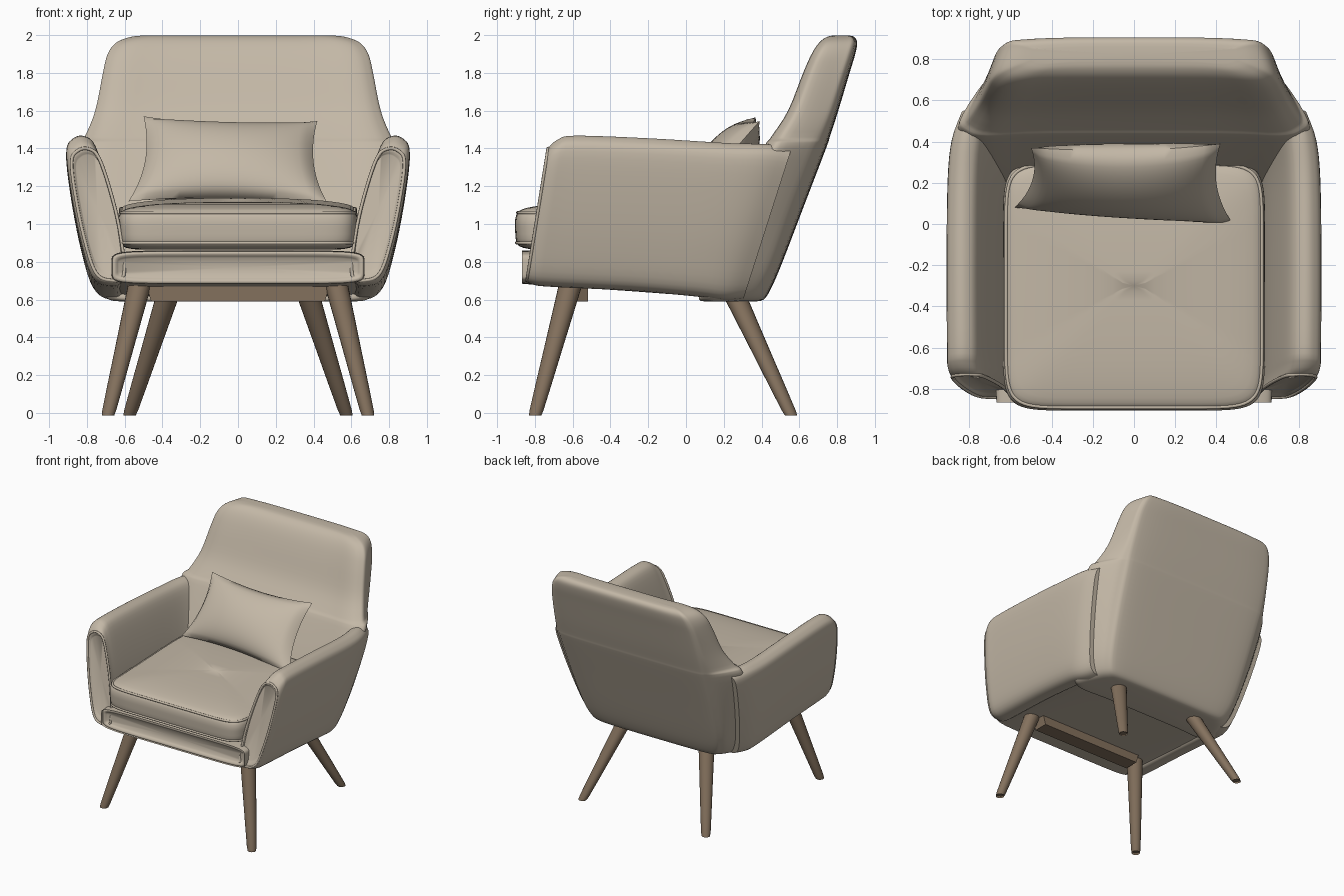
import bpy, bmesh, math
from mathutils import Vector

if "Cube" in bpy.data.objects:
    bpy.data.objects.remove(bpy.data.objects["Cube"])


def material(name, rgb):
    m = bpy.data.materials.new(name)
    m.use_nodes = True
    m.diffuse_color = (*rgb, 1)
    b = m.node_tree.nodes["Principled BSDF"]
    b.inputs["Base Color"].default_value = (*rgb, 1)
    b.inputs["Roughness"].default_value = 0.8
    return m


FABRIC = material("beige fabric", (0.55, 0.48, 0.385))
WOOD = material("brown wood", (0.23, 0.165, 0.11))


def spline(points, steps, closed):
    """Smooth curve through the given points."""
    n, out = len(points), []
    for i in range(n if closed else n - 1):
        pick = (lambda k: points[k % n]) if closed else (lambda k: points[max(0, min(n - 1, k))])
        a, b, c, d = (pick(i + k) for k in (-1, 0, 1, 2))
        for s in range(steps):
            t = s / steps
            out.append(b + (c - a) * (t / 2) + (a * 2 - b * 5 + c * 4 - d) * (t * t / 2)
                       + (b * 3 - a - c * 3 + d) * (t ** 3 / 2))
    if not closed:
        out.append(points[-1])
    return out


def finish(name, bm, mat):
    bmesh.ops.recalc_face_normals(bm, faces=bm.faces)
    mesh = bpy.data.meshes.new(name)
    bm.to_mesh(mesh)
    bm.free()
    mesh.materials.append(mat)
    obj = bpy.data.objects.new(name, mesh)
    bpy.context.collection.objects.link(obj)
    bpy.ops.object.select_all(action='DESELECT')
    obj.select_set(True)
    bpy.context.view_layer.objects.active = obj
    bpy.ops.object.shade_smooth_by_angle(angle=math.radians(50))
    return obj


def loft(name, rings, mat, steps=4):
    """Skin closed rings, smoothed from ring to ring, and cap both ends."""
    columns = [spline(list(col), steps, False) for col in zip(*rings)]
    bm = bmesh.new()
    rows = [[bm.verts.new(p) for p in row] for row in zip(*columns)]
    n = len(columns)
    for r, q in zip(rows, rows[1:]):
        for i in range(n):
            j = (i + 1) % n
            bm.faces.new((r[i], r[j], q[j], q[i]))
    for row in (rows[0], rows[-1]):
        mid = bm.verts.new(sum((v.co for v in row), Vector()) / n)
        for i in range(n):
            bm.faces.new((row[i], row[(i + 1) % n], mid))
    return finish(name, bm, mat)


def piping(name, points, radius=0.009):
    cu = bpy.data.curves.new(name, 'CURVE')
    cu.dimensions = '3D'
    cu.bevel_depth = radius
    cu.bevel_resolution = 2
    sp = cu.splines.new('POLY')
    sp.points.add(len(points) - 1)
    for p, co in zip(sp.points, points):
        p.co = (*co, 1)
    sp.use_cyclic_u = True
    cu.materials.append(FABRIC)
    bpy.context.collection.objects.link(bpy.data.objects.new(name, cu))


def rounded(a, b, power=8, count=64):
    """Rounded rectangle outline with half sizes a and b."""
    out = []
    for i in range(count):
        t = 2 * math.pi * (i + 0.5) / count
        c, s = math.cos(t), math.sin(t)
        out.append((math.copysign(abs(c) ** (2 / power) * a, c),
                    math.copysign(abs(s) ** (2 / power) * b, s)))
    return out


# Arms: an upright section (x, share of height) swept from front to back
arm_section = [(0.61, 0.04), (0.69, 0), (0.77, 0.06), (0.83, 0.3), (0.88, 0.62), (0.905, 0.9),
               (0.87, 0.985), (0.81, 1), (0.75, 0.93), (0.68, 0.65), (0.63, 0.35)]
# bottom y, lean, bottom z, top z, x shift, size
arm_stations = [(-0.83, 0.16, 0.68, 1.44, -0.02, 0.8), (-0.845, 0.16, 0.68, 1.42, -0.015, 0.94),
                (-0.80, 0.16, 0.68, 1.445, 0, 1), (-0.70, 0.15, 0.67, 1.465, 0.003, 1),
                (-0.3, 0.15, 0.65, 1.45, 0.005, 1), (0.05, 0.22, 0.62, 1.425, 0, 1),
                (0.2, 0.28, 0.60, 1.42, -0.02, 1), (0.3, 0.32, 0.59, 1.42, -0.06, 0.96)]
for side, sign in (("left", 1), ("right", -1)):
    rings = []
    for y, lean, lo, hi, shift, size in arm_stations:
        ring = []
        for x, h in arm_section:
            z = lo + (hi - lo) * (0.5 + (h - 0.5) * size)
            ring.append(Vector((sign * (0.76 + (x - 0.76) * size + shift), y + lean * (z - lo), z)))
        rings.append(spline(ring, 5, True))
    loft(side + "_arm", rings, FABRIC)
    piping(side + "_arm_piping", rings[1])

# Backrest: level sections with a wide front and narrower rear
# z, front half width, rear half width, front y, rear y
back_rows = [(0.59, 0.60, 0.46, 0.12, 0.36), (0.60, 0.68, 0.56, 0.08, 0.41), (0.66, 0.73, 0.61, 0.1, 0.45),
             (0.8, 0.77, 0.645, 0.18, 0.51), (1.1, 0.83, 0.675, 0.29, 0.625), (1.4, 0.85, 0.69, 0.42, 0.74),
             (1.46, 0.81, 0.69, 0.46, 0.76), (1.6, 0.755, 0.68, 0.55, 0.805), (1.8, 0.715, 0.66, 0.63, 0.865),
             (1.9, 0.69, 0.635, 0.675, 0.895), (1.96, 0.645, 0.60, 0.715, 0.905),
             (1.99, 0.57, 0.55, 0.755, 0.89), (1.998, 0.5, 0.49, 0.79, 0.86)]
rings = []
for z, wf, wb, yf, yb in back_rows:
    d = yb - yf
    half = [(0.5 * wf, yf), (0.85 * wf, yf - 0.01), (0.97 * wf, yf + 0.06 * d), (wf, yf + 0.22 * d),
            (0.4 * wf + 0.6 * wb, yf + 0.7 * d), (wb, yb - 0.12 * d), (0.9 * wb, yb - 0.01), (0.5 * wb, yb)]
    outline = half + [(-x, y) for x, y in reversed(half)]
    rings.append(spline([Vector((x, y, z)) for x, y in outline], 4, True))
loft("backrest", rings, FABRIC)

# Seat base with its padded front rail: y, bottom z, top z, inset
rings = []
for y, lo, hi, inset in [(-0.835, 0.68, 0.86, 0.04), (-0.855, 0.68, 0.86, 0.02), (-0.85, 0.68, 0.86, 0.005),
                         (-0.82, 0.68, 0.86, 0), (-0.3, 0.645, 0.86, 0), (0.3, 0.6, 0.86, 0)]:
    rings.append([Vector((x, y, (lo + hi) / 2 + z))
                  for x, z in rounded(0.67 - inset, (hi - lo) / 2 - inset, 7)])
loft("seat_base", rings, FABRIC, 2)

# Seat cushion with a crowned top: z, inset
cushion_rows = [(0.865, 0.1), (0.875, 0.04), (0.90, 0.008), (0.97, 0), (1.04, 0),
                (1.08, 0.014), (1.105, 0.06), (1.125, 0.2), (1.135, 0.4), (1.138, 0.58)]
rings = [[Vector((x, y - 0.3, z - 0.02 * (y < 0) * (z > 1)))
          for x, y in rounded(0.635 - inset, 0.605 - inset, 9)] for z, inset in cushion_rows]
loft("seat_cushion", rings, FABRIC, 3)
piping("cushion_upper_piping", rings[5])
piping("cushion_lower_piping", rings[2])

# Pillow: two puffed sheets between four corners, with drawn-in edges
low_l, low_r = Vector((-0.58, 0.08, 1.12)), Vector((0.48, 0.0, 1.10))
top_l, top_r = Vector((-0.50, 0.37, 1.57)), Vector((0.42, 0.39, 1.545))
normal = (low_r - low_l).cross(top_l - low_l).normalized()
bm = bmesh.new()
N = 24
for face in (1, -1):
    grid = []
    for i in range(N + 1):
        for j in range(N + 1):
            u, v = 2 * i / N - 1, 2 * j / N - 1
            pu, pv = (u * (1 - 0.10 * (1 - v * v)) + 1) / 2, (v * (1 - 0.13 * (1 - u * u)) + 1) / 2
            p = low_l.lerp(low_r, pu).lerp(top_l.lerp(top_r, pu), pv)
            puff = 0.125 * ((1 - u * u) * (1 - v * v)) ** 0.5
            grid.append(bm.verts.new(p + normal * puff * face))
    for i in range(N):
        for j in range(N):
            k = i * (N + 1) + j
            bm.faces.new((grid[k], grid[k + 1], grid[k + N + 2], grid[k + N + 1]))
bmesh.ops.remove_doubles(bm, verts=bm.verts, dist=0.0005)
finish("pillow", bm, FABRIC)

# Splayed, tapered legs
for place, top, foot in (("front", (0.51, -0.6, 0.72), (0.685, -0.795, 0)),
                         ("rear", (0.36, 0.24, 0.66), (0.57, 0.55, 0))):
    for side, sign in (("left", 1), ("right", -1)):
        a, b = (Vector((sign * p[0], p[1], p[2])) for p in (foot, top))
        rings = []
        for t, r in ((0, 0.03), (0.02, 0.037), (0.5, 0.05), (1, 0.064)):
            c = a.lerp(b, t)
            rings.append([c + Vector((r * math.cos(k * math.pi / 10), r * math.sin(k * math.pi / 10), 0))
                          for k in range(20)])
        loft(f"{place}_{side}_leg", rings, WOOD, 2)

# Wooden rail joining the front legs
bm = bmesh.new()
bmesh.ops.create_cube(bm, size=1)
for v in bm.verts:
    v.co = Vector((v.co.x * (0.98 if v.co.z > 0 else 0.92), v.co.y * 0.12 - 0.58, v.co.z * 0.1 + 0.64))
finish("front_leg_rail", bm, WOOD)
